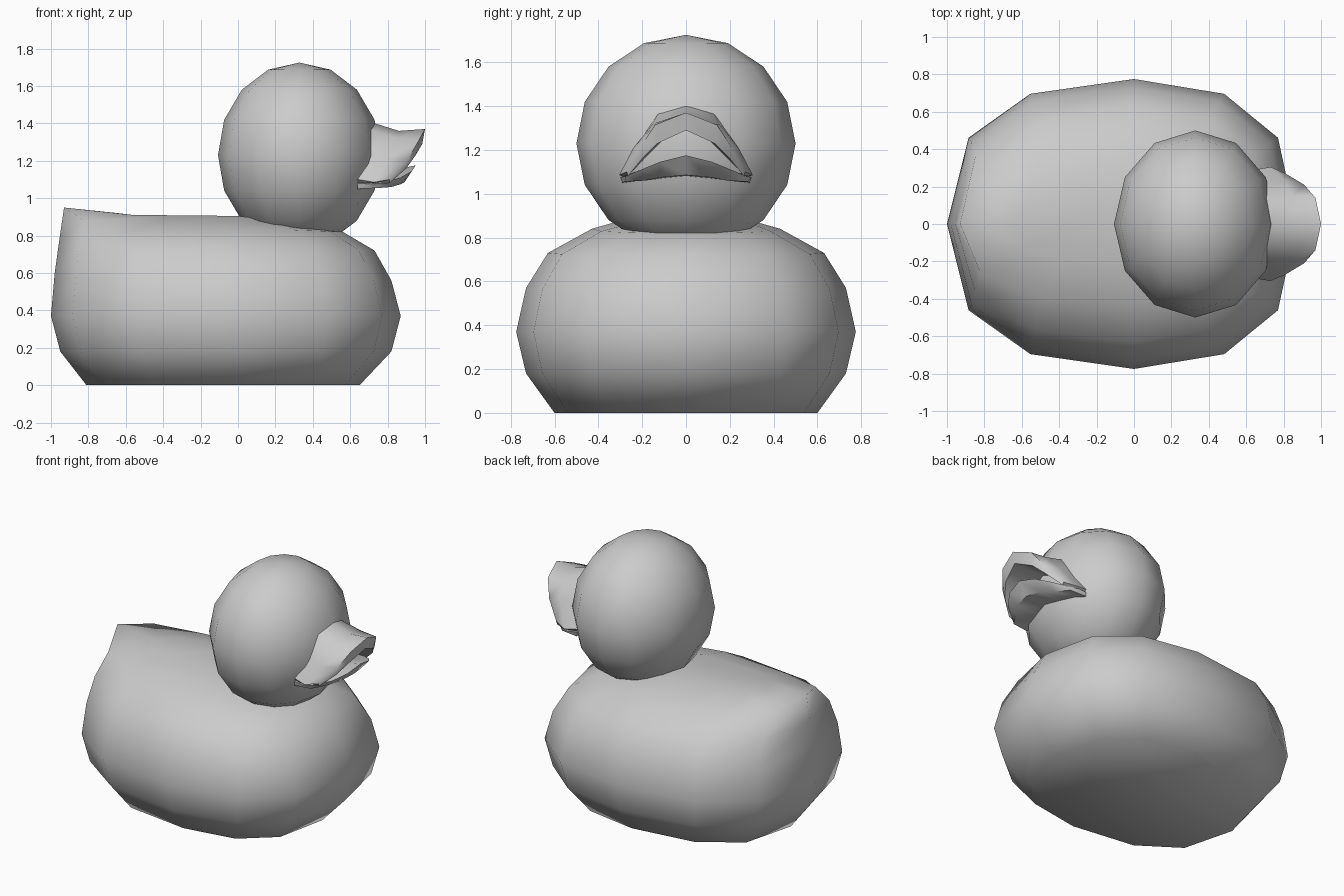
import bpy, bmesh
from math import sin, cos, pi, radians

if "Cube" in bpy.data.objects:
    bpy.data.objects.remove(bpy.data.objects["Cube"])


def finish(bm, name, angle):
    bmesh.ops.recalc_face_normals(bm, faces=bm.faces)
    mesh = bpy.data.meshes.new(name)
    bm.to_mesh(mesh)
    bm.free()
    for p in mesh.polygons:
        p.use_smooth = True
    mesh.set_sharp_from_angle(angle=radians(angle))
    obj = bpy.data.objects.new(name, mesh)
    bpy.context.collection.objects.link(obj)
    return obj


def loft(name, loops, angle):
    """Skin a stack of closed loops and cap both ends."""
    bm = bmesh.new()
    rows = [[bm.verts.new(p) for p in loop] for loop in loops]
    n = len(rows[0])
    for a, b in zip(rows, rows[1:]):
        for i in range(n):
            j = (i + 1) % n
            bm.faces.new((a[i], a[j], b[j], b[i]))
    bm.faces.new(rows[0])
    bm.faces.new(rows[-1])
    return finish(bm, name, angle)


def spow(v, e):
    return abs(v) ** e * (1 if v >= 0 else -1)


def body_ring(front, back, half_y, z_front, z_side, z_back):
    ring = []
    for i in range(12):
        a = 2 * pi * i / 12
        c, s = spow(cos(a), 0.85), spow(sin(a), 0.75)
        x = front * c if c > 0 else back * -c
        # the tail lifts sharply at the centre line only
        z = z_side + ((z_front - z_side) * c if c > 0 else (z_back - z_side) * abs(c) ** 8)
        ring.append((x, half_y * s if i % 6 else 0, z))
    return ring


# Body: twelve-sided rings from the flat base to the back, with a tail point
loft("body", [body_ring(*r) for r in (
    (0.65, 0.81 * -1, 0.60, 0, 0, 0),
    (0.82, -0.95, 0.73, 0.18, 0.18, 0.18),
    (0.87, -1.00, 0.775, 0.37, 0.37, 0.37),
    (0.82, -0.98, 0.73, 0.56, 0.57, 0.60),
    (0.73, -0.955, 0.63, 0.72, 0.73, 0.78),
    (0.56, -0.93, 0.43, 0.82, 0.84, 0.95),
    (0.28, -0.64, 0.20, 0.87, 0.905, 0.92),
)], 75)

# Head: low-poly squashed sphere
bm = bmesh.new()
bmesh.ops.create_uvsphere(bm, u_segments=12, v_segments=8, radius=1)
bmesh.ops.scale(bm, verts=bm.verts, vec=(0.435, 0.5, 0.495))
bmesh.ops.translate(bm, verts=bm.verts, vec=(0.328, 0, 1.23))
finish(bm, "head", 75)


def bill(name, half):
    """half: (y, x, z) profiles from the centre line out to the mouth corner."""
    mirrored = [[(x, -y, z) for x, y, z in sec] for sec in half[:0:-1]]
    return loft(name, mirrored + half, 50)


# Upper bill: arched shell; each section runs root, middle, lip top, lip bottom, root underside
bill("upper_bill", [
    [(0.70, 0, 1.41), (0.86, 0, 1.36), (1.00, 0, 1.37), (0.985, 0, 1.29), (0.70, 0, 1.29)],
    [(0.69, 0.125, 1.37), (0.85, 0.15, 1.32), (0.97, 0.14, 1.315), (0.95, 0.13, 1.23), (0.68, 0.11, 1.24)],
    [(0.67, 0.20, 1.26), (0.80, 0.24, 1.21), (0.91, 0.21, 1.21), (0.90, 0.20, 1.16), (0.66, 0.18, 1.17)],
    [(0.64, 0.29, 1.10), (0.73, 0.305, 1.085), (0.81, 0.27, 1.10), (0.81, 0.265, 1.08), (0.64, 0.275, 1.075)],
])

# Lower bill: shallow tray below the open mouth
bill("lower_bill", [
    [(0.66, 0, 1.18), (0.85, 0, 1.155), (0.95, 0, 1.175), (0.89, 0, 1.085), (0.66, 0, 1.08)],
    [(0.66, 0.11, 1.15), (0.84, 0.11, 1.13), (0.93, 0.12, 1.145), (0.87, 0.11, 1.075), (0.66, 0.11, 1.07)],
    [(0.65, 0.20, 1.11), (0.79, 0.20, 1.10), (0.87, 0.205, 1.11), (0.82, 0.19, 1.06), (0.65, 0.20, 1.06)],
    [(0.64, 0.29, 1.08), (0.71, 0.30, 1.075), (0.77, 0.275, 1.08), (0.76, 0.28, 1.055), (0.64, 0.29, 1.05)],
])
